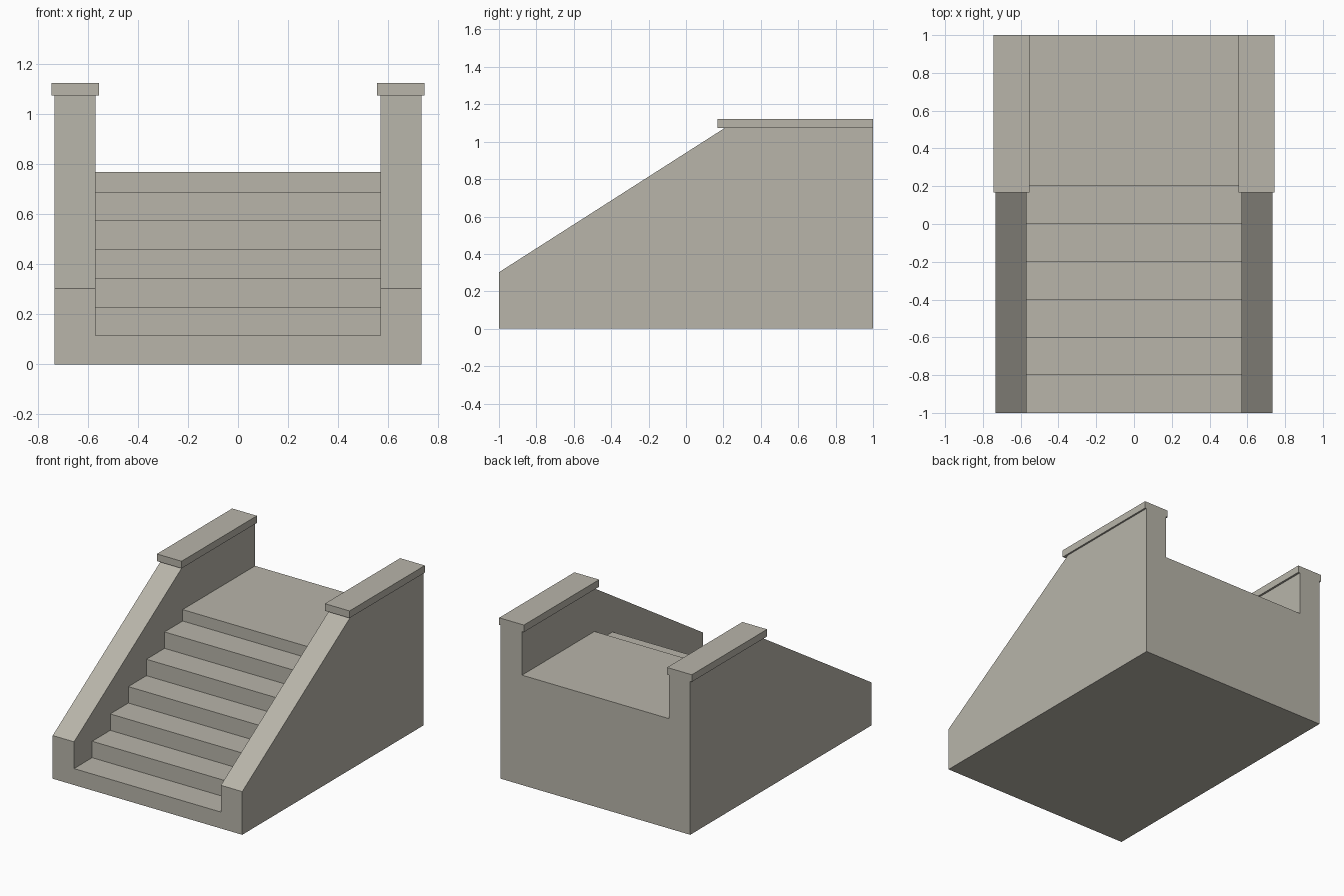
import bpy, bmesh

if "Cube" in bpy.data.objects:
    bpy.data.objects.remove(bpy.data.objects["Cube"])

stone = bpy.data.materials.new("warm_grey_stone")
stone.diffuse_color = (0.48, 0.46, 0.40, 1)
stone.use_nodes = True
stone.node_tree.nodes["Principled BSDF"].inputs["Base Color"].default_value = stone.diffuse_color


def extrude_profile(name, profile, x0, x1):
    """Extrude a closed (y, z) profile along x from x0 to x1."""
    bm = bmesh.new()
    face = bm.faces.new([bm.verts.new((x0, y, z)) for y, z in profile])
    res = bmesh.ops.extrude_face_region(bm, geom=[face])
    moved = [v for v in res["geom"] if isinstance(v, bmesh.types.BMVert)]
    bmesh.ops.translate(bm, verts=moved, vec=(x1 - x0, 0, 0))
    bmesh.ops.recalc_face_normals(bm, faces=bm.faces)
    mesh = bpy.data.meshes.new(name)
    bm.to_mesh(mesh)
    bm.free()
    mesh.materials.append(stone)
    ob = bpy.data.objects.new(name, mesh)
    bpy.context.collection.objects.link(ob)
    return ob


WALL_OUT, WALL_IN = 0.733, 0.568
WALL_TOP, CAP_TOP = 1.072, 1.122
RISE, RUN, LANDING = 0.1147, 0.2, 0.768

# Solid block with the sloping side-wall silhouette
body = extrude_profile(
    "stair_block",
    [(-1, 0), (1, 0), (1, WALL_TOP), (0.205, WALL_TOP), (-1, 0.302)],
    -WALL_OUT, WALL_OUT)

# Stepped void between the walls: six treads, then a lower riser to the landing
steps = [(-1.2, RISE)]
for i in range(1, 7):
    y = -1 + RUN * i
    steps += [(y, RISE * i), (y, RISE * (i + 1) if i < 6 else LANDING)]
steps += [(1.2, LANDING), (1.2, 1.4), (-1.2, 1.4)]
cutter = extrude_profile("step_cutter", steps, -WALL_IN, WALL_IN)
cutter.hide_render = True
cutter.hide_set(True)

cut = body.modifiers.new("cut_steps", 'BOOLEAN')
cut.operation = 'DIFFERENCE'
cut.solver = 'EXACT'
cut.object = cutter

# Overhanging cap slabs on the level part of each wall
for side, s in (("left", -1), ("right", 1)):
    extrude_profile(
        side + "_wall_cap",
        [(0.168, WALL_TOP), (1, WALL_TOP), (1, CAP_TOP), (0.168, CAP_TOP)],
        s * 0.554, s * 0.745)
